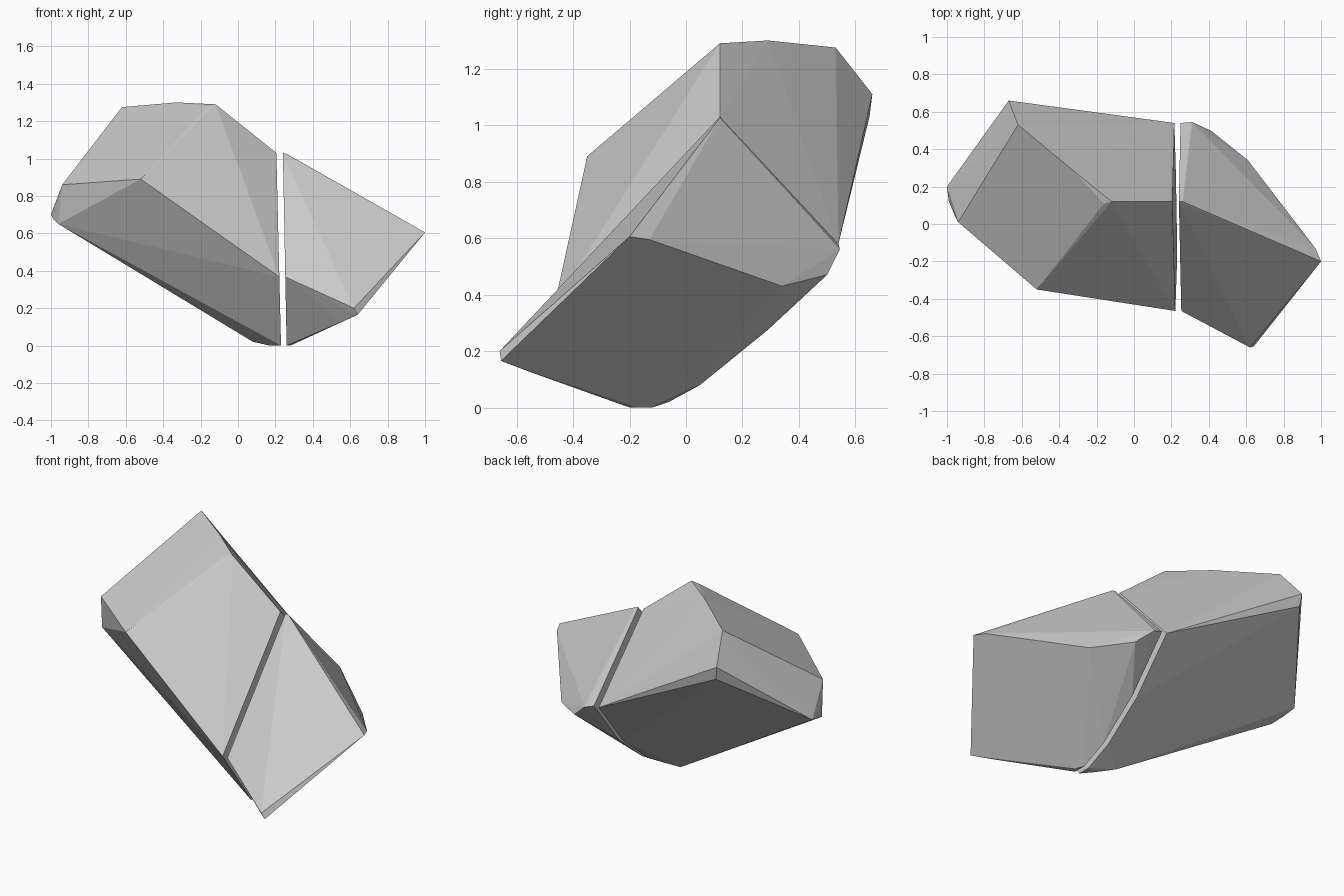
import bpy, bmesh

if "Cube" in bpy.data.objects:
    bpy.data.objects.remove(bpy.data.objects["Cube"])

# Outline (y, z) of the crack that splits the boulder; both halves share it
CRACK = [(0.12, 1.03), (0.54, 0.58), (0.29, 0.275), (0.05, 0.08),
         (-0.12, 0.0), (-0.20, 0.0), (-0.465, 0.367)]


def crack_face(x_top, x_bottom):
    """Crack outline placed on a slightly leaning plane."""
    return [(x_bottom + (x_top - x_bottom) * z / 1.03, y, z) for y, z in CRACK]


def rock(name, points):
    """Faceted stone: convex hull around its corner points."""
    bm = bmesh.new()
    for p in points:
        bm.verts.new(p)
    hull = bmesh.ops.convex_hull(bm, input=bm.verts)
    loose = {g for g in hull["geom_interior"] + hull["geom_unused"]
             if isinstance(g, bmesh.types.BMVert)}
    bmesh.ops.delete(bm, geom=list(loose), context='VERTS')
    bmesh.ops.recalc_face_normals(bm, faces=bm.faces)
    mesh = bpy.data.meshes.new(name)
    bm.to_mesh(mesh)
    bm.free()
    obj = bpy.data.objects.new(name, mesh)
    bpy.context.collection.objects.link(obj)
    return obj


# Large half: top ridge, chipped far end, low underside corner
rock("large_rock_half", crack_face(0.205, 0.23) + [
    (-0.12, 0.12, 1.29), (-0.16, 0.11, 1.28), (-0.33, 0.29, 1.30),
    (-0.62, 0.53, 1.275), (-0.67, 0.66, 1.11), (-0.66, 0.65, 1.03),
    (-0.52, -0.35, 0.89), (-0.94, 0.01, 0.86),
    (-1.0, 0.20, 0.70), (-0.99, 0.12, 0.68), (-0.96, 0.05, 0.65),
    (0.08, -0.06, 0.02), (0.17, -0.13, 0.0)])

# Small half: sloping top, blunt outer end, rounded back corner
rock("small_rock_half", crack_face(0.24, 0.26) + [
    (0.26, 0.12, 1.025), (1.0, -0.20, 0.605), (0.97, -0.13, 0.595),
    (0.61, 0.34, 0.43), (0.41, 0.50, 0.47), (0.31, 0.545, 0.56),
    (0.62, -0.66, 0.20), (0.64, -0.655, 0.165), (0.55, -0.55, 0.125),
    (0.28, -0.17, 0.0)])
